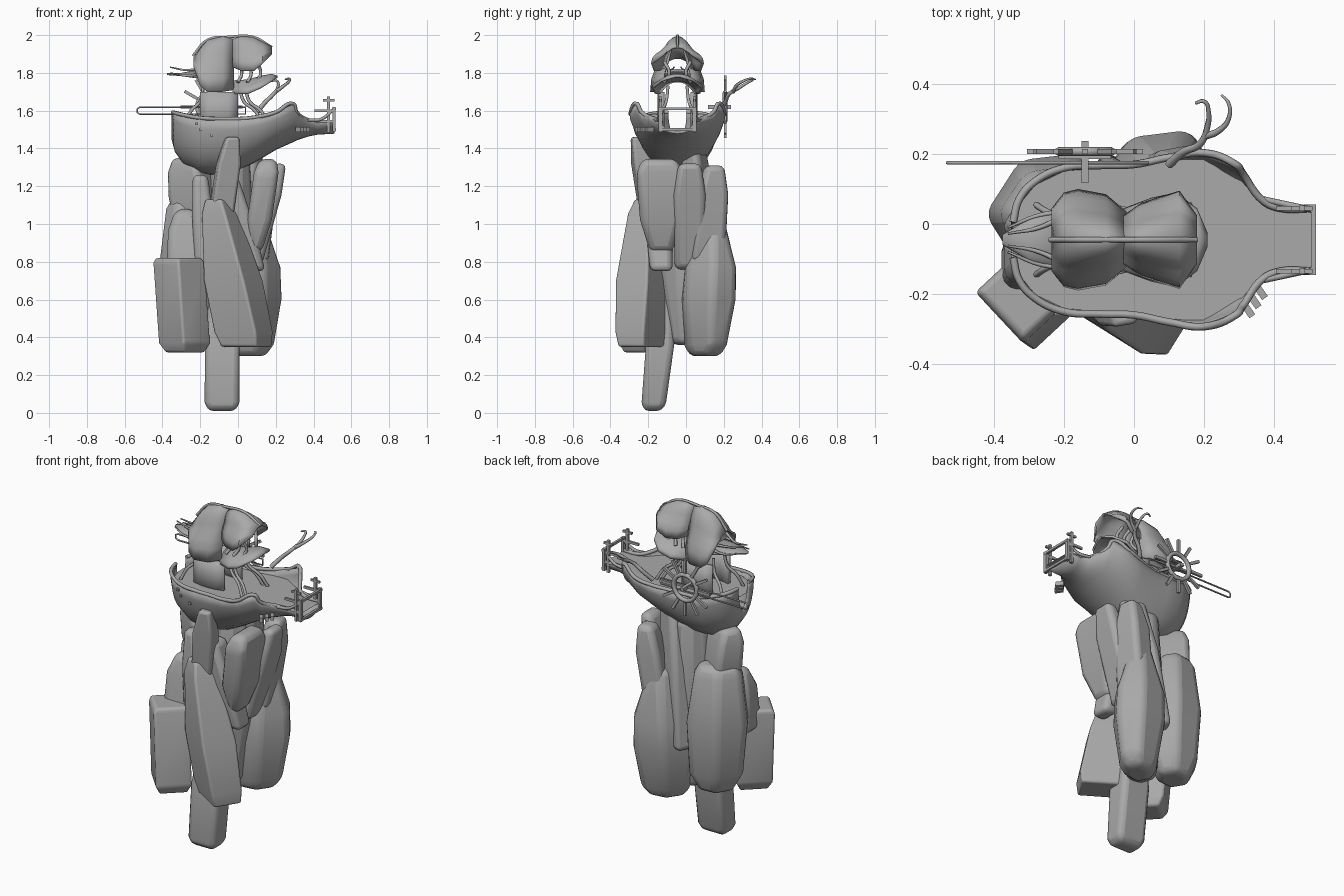
import bpy, bmesh, math
from mathutils import Vector, Matrix

old = bpy.data.objects.get("Cube")
if old:
    bpy.data.objects.remove(old, do_unlink=True)

grey = bpy.data.materials.new("stone_grey")
grey.use_nodes = True
tone = (0.4, 0.4, 0.4, 1)
grey.diffuse_color = tone
grey.node_tree.nodes["Principled BSDF"].inputs["Base Color"].default_value = tone
MID = -0.045  # centre line of the ship


def finish(name, bm, angle=35):
    bmesh.ops.recalc_face_normals(bm, faces=bm.faces)
    me = bpy.data.meshes.new(name)
    bm.to_mesh(me)
    bm.free()
    ob = bpy.data.objects.new(name, me)
    bpy.context.collection.objects.link(ob)
    me.materials.append(grey)
    bpy.ops.object.select_all(action='DESELECT')
    ob.select_set(True)
    bpy.context.view_layer.objects.active = ob
    bpy.ops.object.shade_smooth_by_angle(angle=math.radians(angle))
    return ob


def skin(bm, rows, closed=False):
    """Join rows of points into a sheet or tube."""
    vs = [[bm.verts.new(p) for p in r] for r in rows]
    n = len(rows[0])
    for a, b in zip(vs, vs[1:]):
        for i in range(n if closed else n - 1):
            j = (i + 1) % n
            bm.faces.new((a[i], a[j], b[j], b[i]))
    return vs


def rock(name, low, high, rings, spin=0, bevel=0.03, sides=4):
    """Tapered boulder; rings hold (height share, half width, half depth)."""
    low, high = Vector(low), Vector(high)
    bm = bmesh.new()
    turn = Matrix.Rotation(math.radians(spin), 3, 'Z')
    rows = []
    for t, w, d in rings:
        k = 1 / math.cos(math.pi / sides)
        rows.append([low.lerp(high, t) + turn @ Vector((
            w * k * math.cos(math.tau * (i + 0.5) / sides),
            d * k * math.sin(math.tau * (i + 0.5) / sides), 0)) for i in range(sides)])
    vs = skin(bm, rows, True)
    bm.faces.new(vs[0])
    bm.faces.new(vs[-1])
    ob = finish(name, bm)
    m = ob.modifiers.new("round", 'BEVEL')
    m.width, m.segments, m.limit_method = bevel, 3, 'ANGLE'
    m.angle_limit = math.radians(25)


def tube(name, pts, r=0.006, cyclic=False, taper=1.0, handle='AUTO'):
    cu = bpy.data.curves.new(name, 'CURVE')
    cu.dimensions, cu.bevel_depth, cu.bevel_resolution = '3D', r, 1
    cu.use_fill_caps, cu.resolution_u = True, 6
    sp = cu.splines.new('BEZIER')
    sp.bezier_points.add(len(pts) - 1)
    for i, (b, p) in enumerate(zip(sp.bezier_points, pts)):
        b.co, b.handle_left_type, b.handle_right_type = p, handle, handle
        b.radius = 1 + (taper - 1) * i / (len(pts) - 1)
    sp.use_cyclic_u = cyclic
    cu.materials.append(grey)
    ob = bpy.data.objects.new(name, cu)
    bpy.context.collection.objects.link(ob)


def box(name, centre, size, rot=Matrix()):
    bm = bmesh.new()
    bmesh.ops.create_cube(bm, size=1)
    bm.transform(Matrix.Translation(centre) @ rot.to_4x4() @ Matrix.Diagonal((*size, 1)))
    finish(name, bm)


# Rock cluster
rock("foot_pillar", (-.085, -.175, .01), (-.08, -.09, .8),
     [(0, .075, .05), (.06, .092, .065), (.45, .092, .075), (1, .06, .03)], bevel=.045)
rock("side_block", (-.28, -.225, .32), (-.315, -.2, .82),
     [(0, .075, .075), (.1, .1, .098), (.95, .1, .098), (1, .09, .085)], -47, .012)
rock("front_slab", (.045, -.235, .35), (-.11, -.21, 1.13),
     [(0, .11, .08), (.1, .13, .09), (.45, .125, .1), (.9, .075, .07), (1, .05, .045)], -32, .012)
rock("back_boulder", (.055, .1, .3), (.07, .14, 1.06),
     [(0, .09, .07), (.08, .135, .095), (.4, .165, .13), (.62, .155, .125), (1, .06, .05)],
     32, .03, 6)
rock("back_left_boulder", (-.235, .05, .39), (-.25, .05, 1.14),
     [(0, .09, .08), (.15, .145, .12), (.55, .165, .135), (.92, .13, .1), (1, .1, .07)],
     32, .03, 6)
rock("core_rock", (-.05, 0, .36), (-.04, 0, 1.36),
     [(0, .08, .08), (.4, .13, .13), (1, .1, .1)], 20, .04, 6)
rock("right_wedge", (.09, -.13, .85), (.16, -.14, 1.345),
     [(0, .035, .06), (.35, .065, .11), (.85, .065, .125), (1, .045, .09)], 0, .045)
rock("right_finger", (.07, .02, .76), (.22, .02, 1.32),
     [(0, .05, .08), (.7, .055, .085), (1, .035, .06)], 0, .03)
rock("back_finger", (.08, .11, .8), (.15, .15, 1.31),
     [(0, .07, .09), (.7, .07, .08), (1, .045, .05)], 10, .03)
rock("left_finger", (-.19, .01, .82), (-.27, -.01, 1.35),
     [(0, .09, .07), (.6, .115, .08), (.85, .1, .075), (1, .07, .05)], -32, .03)
rock("left_spur", (-.28, -.12, .7), (-.28, -.09, 1.08),
     [(0, .1, .08), (.7, .09, .07), (1, .05, .04)], 0, .04)
rock("front_peak", (-.1, -.17, .98), (-.03, -.26, 1.46),
     [(0, .06, .06), (.7, .06, .05), (1, .035, .03)], 10, .015)
rock("front_plank", (.1, -.13, .75), (-.05, -.16, 1.25),
     [(0, .045, .06), (.5, .06, .07), (1, .05, .06)], 0, .03)
rock("left_plank", (-.17, -.14, .75), (-.2, -.14, 1.26),
     [(0, .06, .06), (.6, .055, .06), (1, .04, .04)], 0, .03)
rock("back_plank", (-.06, .13, .62), (.06, .04, 1.4),
     [(0, .065, .06), (.6, .085, .065), (1, .07, .05)], -25, .03)

# Hull: x, half width, rim height, keel height
HULL = [(-.345, .05, 1.59, 1.45), (-.328, .115, 1.585, 1.385), (-.285, .165, 1.575, 1.325),
        (-.2, .205, 1.56, 1.275), (-.1, .212, 1.555, 1.265), (0, .215, 1.555, 1.29),
        (.1, .235, 1.565, 1.34), (.2, .248, 1.59, 1.4), (.29, .215, 1.635, 1.44),
        (.31, .19, 1.59, 1.45), (.37, .11, 1.55, 1.47), (.42, .09, 1.54, 1.48),
        (.51, .09, 1.54, 1.485)]
DECK = 1.535
bm = bmesh.new()
rows = []
for x, w, rim, keel in HULL:
    rows.append([(x, MID - w * math.cos(math.pi * i / 16),
                  rim - (rim - keel) * math.sin(math.pi * i / 16)) for i in range(17)])
skin(bm, rows)
hull = finish("hull", bm, 50)
m = hull.modifiers.new("planking", 'SOLIDIFY')
m.thickness, m.offset = .014, 0

bm = bmesh.new()
rows = []
for x, w, rim, keel in HULL:
    half = w * math.sqrt(1 - ((rim - DECK) / (rim - keel)) ** 2)
    rows.append([(x, MID - half, DECK), (x, MID + half, DECK)])
skin(bm, rows)
finish("deck", bm)

for side, label in ((-1, "front"), (1, "back")):
    tube(label + "_rail", [(x, MID + side * w, r + .002) for x, w, r, k in HULL], .011)
    # Bow gate
    box(label + "_gate_post", (.48, MID + side * .09, 1.58), (.016, .016, .19))
    box(label + "_end_post", (.508, MID + side * .09, 1.555), (.018, .02, .13))
    box(label + "_gate_bar", (.46, MID + side * .09, 1.6), (.11, .012, .014))
    box(label + "_gate_cap", (.48, MID + side * .09, 1.655), (.06, .012, .012))
    tube(label + "_gate_brace", [(.37, MID + side * .115, 1.55), (.44, MID + side * .1, 1.555),
                                 (.51, MID + side * .085, 1.61)], .009)
for z in (1.5, 1.61):
    box("gate_cross_bar", (.512, MID, z), (.014, .2, .014))
for i in range(3):
    box("bow_peg", (.325 + .018 * i, -.245 + .026 * i, 1.5), (.045, .02, .025),
        Matrix.Rotation(math.radians(-55), 3, 'Z'))
for x, z in ((-.22, 1.53), (-.14, 1.47), (-.2, 1.5)):
    box("hull_port", (x, MID - .2, z), (.014, .03, .014))

# Deck house: two side walls with an open passage
for side in (-1, 1):
    bm = bmesh.new()
    skin(bm, [[(x, MID + side * (.085 + .02 * math.cos(x * 14 + 1.4)), z)
               for x in (-.2, -.15, -.1, -.05, 0)] for z in (1.5, 1.6, 1.7)])
    wall = finish("house_wall", bm)
    wall.modifiers.new("thick", 'SOLIDIFY').thickness = .02
    # Stalks reaching from the deck to the canopy
    for x, dx in ((.03, .1), (.06, .1), (-.2, -.08)):
        tube("stalk", [(x + dx, MID + side * .1, 1.53), (x + dx * .6, MID + side * .08, 1.6),
                       (x, MID + side * .06, 1.65), (x - dx * .2, MID + side * .05, 1.73)], .009)


def canopy(name, stations, body=.72):
    """Arched shell with a flared hem; stations hold (x, half width, base, top)."""
    bm = bmesh.new()
    rows = []
    for x, w, z0, z1 in stations:
        row = []
        for i in range(19):
            c = math.cos(math.pi * i / 18)
            spread = body + (1 - body) * max(0, abs(c) - .85) / .15
            row.append((x, MID - w * c * spread, z0 + (z1 - z0) * (1 - c * c) ** .4))
        rows.append(row)
    skin(bm, rows)
    ob = finish(name, bm, 50)
    ob.modifiers.new("thick", 'SOLIDIFY').thickness = .01


canopy("rear_canopy", [(-.235, .09, 1.83, 1.88), (-.2, .135, 1.73, 1.93), (-.16, .145, 1.7, 1.975),
                       (-.08, .13, 1.7, 1.995), (-.02, .08, 1.71, 1.98)])
canopy("front_canopy", [(-.03, .07, 1.83, 1.98), (.02, .105, 1.81, 1.995), (.08, .125, 1.81, 1.99),
                        (.13, .14, 1.85, 1.965), (.18, .07, 1.9, 1.94)])
canopy("jaw", [(-.03, .09, 1.69, 1.76), (.05, .12, 1.69, 1.765), (.12, .135, 1.72, 1.785),
               (.18, .09, 1.755, 1.795), (.21, .02, 1.775, 1.785)], .85)
canopy("tail_leaf", [(-.375, .015, 1.795, 1.8), (-.3, .06, 1.785, 1.8), (-.2, .09, 1.77, 1.82)], .9)
tube("canopy_ridge", [(-.24, MID, 1.89), (-.16, MID, 1.975), (-.05, MID, 1.99),
                      (.08, MID, 1.99), (.18, MID, 1.935)], .008)
for side in (-1, 1):
    for x in (0, .05, .1):
        tube("canopy_strut", [(x, MID + side * .07, 1.75), (x + .02, MID + side * .045, 1.8),
                              (x, MID + side * .07, 1.86)], .009)
    # Rear feelers
    for z, y in ((1.8, .07), (1.83, .035)):
        tube("feeler", [(-.18, MID + side * .08, z), (-.27, MID + side * y, z - .015),
                        (-.36, MID + side * y * .5, z)], .009, taper=.4)

# Spoked wheel on the back
hub = Vector((-.14, .207, 1.62))
spokes = [math.tau * i / 12 for i in range(12)]
tube("wheel_ring", [hub + Vector((math.cos(a), 0, math.sin(a))) * .075 for a in spokes], .013, True)
for a in spokes:
    box("wheel_spoke", hub + Vector((math.cos(a), 0, math.sin(a))) * .12, (.09, .014, .016),
        Matrix.Rotation(-a, 3, 'Y'))
box("wheel_axle", hub - Vector((0, .03, 0)), (.02, .12, .02))
box("wheel_bar", hub - Vector((0, .015, 0)), (.15, .012, .012))

# Long wire loop
tube("wire_loop", [(.04, .175, 1.618), (-.52, .175, 1.618), (-.533, .175, 1.61),
                   (-.533, .175, 1.59), (-.52, .175, 1.582), (.04, .175, 1.582)],
     .005, True, handle='VECTOR')

# Hooked branch
tube("branch", [(.1, .17, 1.59), (.14, .205, 1.64), (.19, .23, 1.69), (.21, .28, 1.72),
                (.213, .32, 1.745), (.2, .35, 1.76), (.175, .345, 1.755)], .013, taper=.35)
tube("branch_fork", [(.2, .25, 1.7), (.24, .265, 1.73), (.27, .3, 1.755), (.27, .345, 1.77),
                     (.25, .368, 1.765)], .011, taper=.35)
